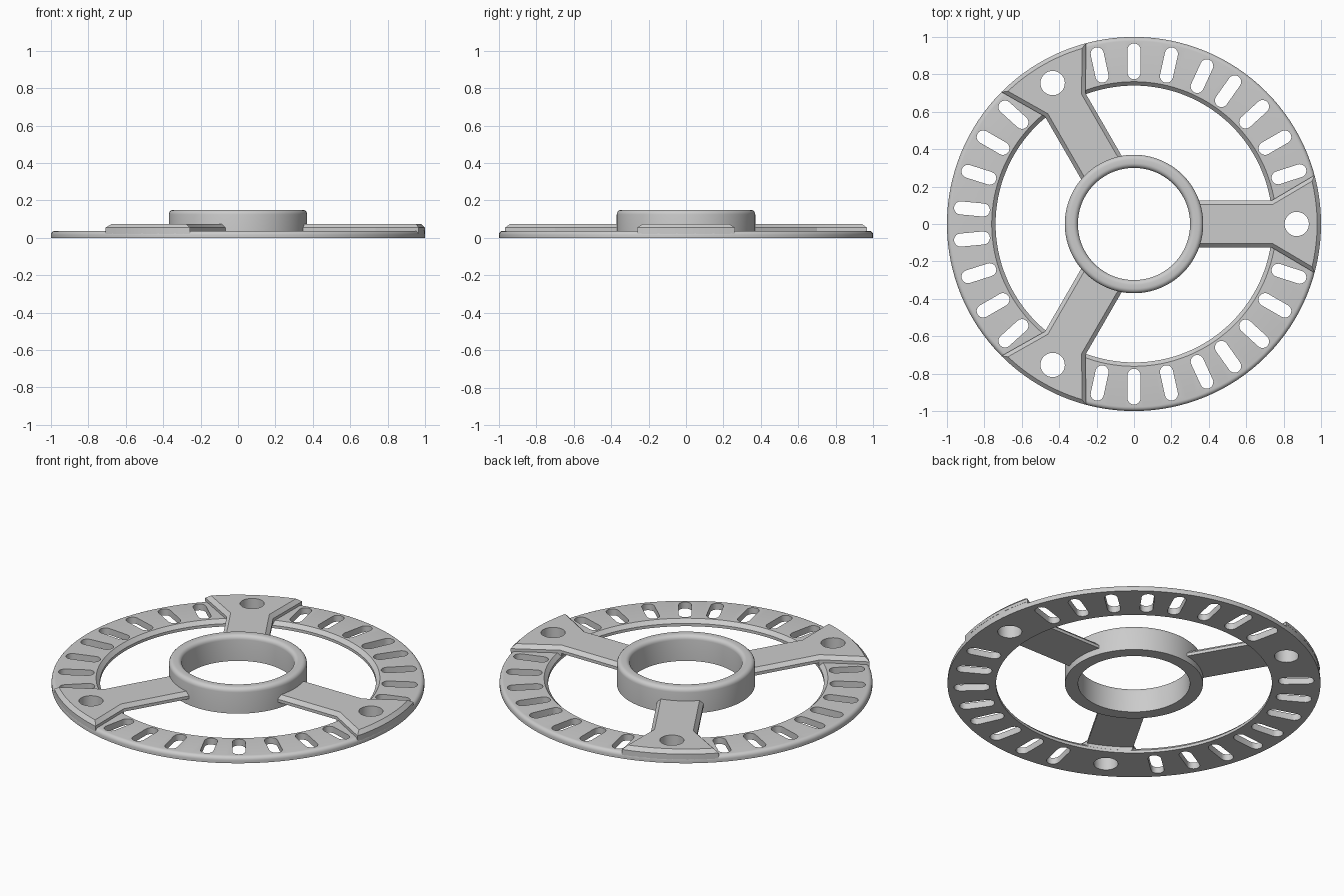
import bpy, bmesh
from math import sin, cos, pi, radians, atan2, hypot
from mathutils import Matrix

cube = bpy.data.objects.get("Cube")
if cube:
    bpy.data.objects.remove(cube, do_unlink=True)

grey = bpy.data.materials.new("plain grey")
grey.use_nodes = True
colour = (0.6, 0.6, 0.6, 1)
grey.diffuse_color = colour
grey.node_tree.nodes["Principled BSDF"].inputs["Base Color"].default_value = colour

SEGMENTS = 128
RING_TOP, SPOKE_TOP, HUB_TOP = 0.0375, 0.075, 0.15
CHAMFER = 0.021
BOLT_RADIUS = 0.87          # distance of holes and slots from the centre
SPOKE_ANGLES = [radians(a) for a in (0, 120, 240)]


def make_object(name, bm):
    bmesh.ops.recalc_face_normals(bm, faces=bm.faces)
    mesh = bpy.data.meshes.new(name)
    bm.to_mesh(mesh)
    bm.free()
    mesh.materials.append(grey)
    obj = bpy.data.objects.new(name, mesh)
    bpy.context.collection.objects.link(obj)
    return obj


def arc(radius, start, end, steps, cx=0, cy=0):
    return [(cx + radius * cos(start + (end - start) * i / steps),
             cy + radius * sin(start + (end - start) * i / steps))
            for i in range(steps + 1)]


def lathe(name, profile):
    """Revolve a closed (radius, z) profile about the z axis."""
    bm = bmesh.new()
    rings = [[bm.verts.new((r * cos(2 * pi * i / SEGMENTS), r * sin(2 * pi * i / SEGMENTS), z))
              for r, z in profile] for i in range(SEGMENTS)]
    n = len(profile)
    for i, ring in enumerate(rings):
        after = rings[(i + 1) % SEGMENTS]
        for j in range(n):
            k = (j + 1) % n
            bm.faces.new((ring[j], after[j], after[k], ring[k]))
    return make_object(name, bm)


def prism(bm, outline, z0, z1, angle=0):
    """Extrude an outline upwards, turned about the z axis."""
    turn = Matrix.Rotation(angle, 4, 'Z')
    low = [bm.verts.new(turn @ Matrix.Translation((x, y, z0)).to_translation()) for x, y in outline]
    base = bm.faces.new(low)
    top = bmesh.ops.extrude_face_region(bm, geom=[base], use_keep_orig=True)["geom"]
    high = [v for v in top if isinstance(v, bmesh.types.BMVert)]
    bmesh.ops.translate(bm, verts=high, vec=(0, 0, z1 - z0))
    return high


def cut(obj, cutter):
    """Subtract the cutter and keep the result as the mesh."""
    mod = obj.modifiers.new("holes", 'BOOLEAN')
    mod.operation, mod.solver, mod.object = 'DIFFERENCE', 'EXACT', cutter
    graph = bpy.context.evaluated_depsgraph_get()
    mesh = bpy.data.meshes.new_from_object(obj.evaluated_get(graph))
    obj.modifiers.clear()
    obj.data = mesh


# Slotted ring: rounded outer rim, chamfered inner rim
fillet = 0.022
ring = lathe("slotted_ring", [(0.74, 0), (1, 0)]
             + arc(fillet, 0, pi / 2, 5, 1 - fillet, RING_TOP - fillet)
             + [(0.74 + CHAMFER, RING_TOP), (0.74, RING_TOP - CHAMFER)])

# Hub collar with a rounded rim
fillet = 0.025
hub = lathe("hub_collar", [(0.30, 0), (0.37, 0)]
            + arc(fillet, 0, pi / 2, 5, 0.37 - fillet, HUB_TOP - fillet)
            + arc(fillet, pi / 2, pi, 5, 0.30 + fillet, HUB_TOP - fillet))

# Cutter: a bolt hole at each spoke and eight radial slots in each gap
bm = bmesh.new()
for a in SPOKE_ANGLES:
    prism(bm, arc(0.065, 0, 2 * pi, 40, BOLT_RADIUS)[:-1], -0.1, 0.2, a)
    for offset in (5.3, 17.6, 30, 42.2):
        for side in (-1, 1):
            slot = (arc(0.035, -pi / 2, pi / 2, 10, BOLT_RADIUS + 0.061)
                    + arc(0.035, pi / 2, 3 * pi / 2, 10, BOLT_RADIUS - 0.061))
            prism(bm, slot, -0.1, 0.2, a + radians(60 + side * offset))
cutter = make_object("hole_cutter", bm)
cutter.hide_render = True
cut(ring, cutter)

# Spokes: straight neck flaring into a pad that ends on the outer rim
neck = (0.735, 0.125)
tip = atan2(0.261, 0.965)
outline = ([(0.33, -neck[1]), (neck[0], -neck[1])] + arc(1, -tip, tip, 16)
           + [neck, (0.33, neck[1])])
inner_tip = atan2(neck[1], neck[0]) - 0.003
foot = arc(0.999, -tip + 0.001, tip - 0.001, 16) + arc(0.741, inner_tip, -inner_tip, 8)
parts = [ring, hub]
for i, a in enumerate(SPOKE_ANGLES, 1):
    bm = bmesh.new()
    high = set(prism(bm, outline, RING_TOP - 0.001, SPOKE_TOP, a))
    # Chamfer the top edge, apart from the end buried in the hub
    edges = [e for e in bm.edges if set(e.verts) <= high
             and max(hypot(v.co.x, v.co.y) for v in e.verts) > 0.5]
    bmesh.ops.recalc_face_normals(bm, faces=bm.faces)
    bmesh.ops.bevel(bm, geom=edges, offset=CHAMFER, segments=1, affect='EDGES')
    spoke = make_object(f"spoke_{i}", bm)
    # Square foot filling the rim below each pad
    bm = bmesh.new()
    prism(bm, foot, 0.001, RING_TOP + 0.004, a)
    pad_foot = make_object(f"pad_foot_{i}", bm)
    for obj in (spoke, pad_foot):
        cut(obj, cutter)
        parts.append(obj)
bpy.data.objects.remove(cutter, do_unlink=True)

# Smooth shading with sharp edges kept
bpy.ops.object.select_all(action='DESELECT')
for obj in parts:
    obj.select_set(True)
bpy.context.view_layer.objects.active = ring
bpy.ops.object.shade_smooth_by_angle(angle=radians(30))
